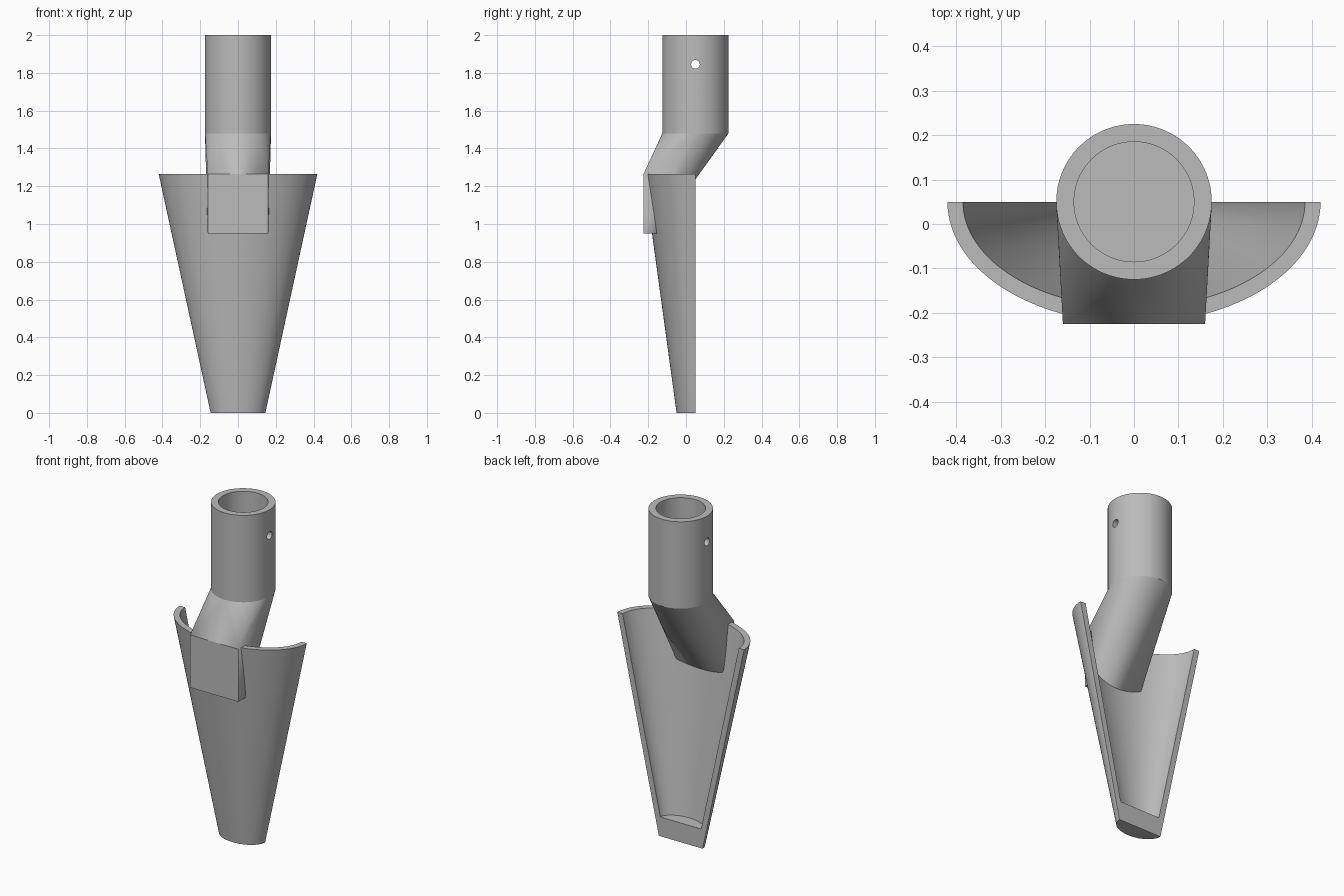
import bpy, bmesh, math
from math import sin, cos, pi

old = bpy.data.objects.get("Cube")
if old:
    bpy.data.objects.remove(old, do_unlink=True)

GREY = (0.5, 0.5, 0.5, 1.0)
mat = bpy.data.materials.new("plain grey")
mat.use_nodes = True
mat.diffuse_color = GREY
mat.node_tree.nodes["Principled BSDF"].inputs["Base Color"].default_value = GREY

AXIS_Y = 0.05      # back plane of the blade and axis of the socket
BLADE_TOP = 1.265
SOCKET_BASE = 1.48
SOCKET_R = 0.175


def finish(name, bm, angle=30):
    bmesh.ops.recalc_face_normals(bm, faces=bm.faces)
    mesh = bpy.data.meshes.new(name)
    bm.to_mesh(mesh)
    bm.free()
    mesh.materials.append(mat)
    ob = bpy.data.objects.new(name, mesh)
    bpy.context.collection.objects.link(ob)
    smooth(ob, angle)
    return ob


def smooth(ob, angle):
    bpy.ops.object.select_all(action='DESELECT')
    ob.select_set(True)
    bpy.context.view_layer.objects.active = ob
    bpy.ops.object.shade_smooth_by_angle(angle=math.radians(angle))


def ring(bm, r, z, n=96):
    return [bm.verts.new((r * cos(2 * pi * i / n), AXIS_Y + r * sin(2 * pi * i / n), z))
            for i in range(n)]


# Blade: tapered half-elliptical scoop with a solid tip
def half_ring(bm, z, inset, n=64):
    t = z / BLADE_TOP
    rx = 0.145 + 0.275 * t - inset
    ry = 0.10 + 0.173 * t - inset
    return [bm.verts.new((rx * cos(pi * i / n), AXIS_Y - ry * sin(pi * i / n), z))
            for i in range(n + 1)]


bm = bmesh.new()
wall = 0.035
rows = [half_ring(bm, 0, 0), half_ring(bm, BLADE_TOP, 0),
        half_ring(bm, BLADE_TOP, wall), half_ring(bm, 0.115, wall)]
for a, b in zip(rows, rows[1:]):
    for i in range(len(a) - 1):
        bm.faces.new((a[i], a[i + 1], b[i + 1], b[i]))
bm.faces.new(rows[0])
bm.faces.new(rows[3])
bm.faces.new([r[0] for r in rows] + [r[-1] for r in reversed(rows)])
finish("blade", bm)

# Neck: hull from the socket's round base to the flat plate on the blade
bm = bmesh.new()
ring(bm, SOCKET_R, SOCKET_BASE)
for x in (-0.16, 0.16):
    for y, z in ((-0.225, 0.95), (-0.155, 0.95), (-0.225, 1.265), (-0.155, 1.265)):
        bm.verts.new((x, y, z))
hull = bmesh.ops.convex_hull(bm, input=bm.verts)
inside = {g for g in hull["geom_interior"] if isinstance(g, bmesh.types.BMVert)}
bmesh.ops.delete(bm, geom=list(inside), context='VERTS')
bmesh.ops.dissolve_limit(bm, angle_limit=0.01, verts=bm.verts, edges=bm.edges)
finish("neck", bm, 20)

# Socket: hollow tube open at the top
bm = bmesh.new()
loops = [ring(bm, SOCKET_R, SOCKET_BASE), ring(bm, SOCKET_R, 2.0),
         ring(bm, 0.135, 2.0), ring(bm, 0.135, SOCKET_BASE)]
for k in range(4):
    a, b = loops[k], loops[(k + 1) % 4]
    for i in range(len(a)):
        j = (i + 1) % len(a)
        bm.faces.new((a[i], a[j], b[j], b[i]))
socket = finish("socket", bm)

# Pin hole drilled sideways through the socket
bpy.ops.mesh.primitive_cylinder_add(vertices=32, radius=0.023, depth=0.6,
                                    location=(0, AXIS_Y, 1.845), rotation=(0, pi / 2, 0))
drill = bpy.context.object
drill.name = "pin_hole_cutter"
drill.hide_render = True
drill.data.materials.append(mat)
cut = socket.modifiers.new("pin hole", 'BOOLEAN')
cut.operation = 'DIFFERENCE'
cut.solver = 'EXACT'
cut.object = drill
bpy.context.view_layer.objects.active = socket
bpy.ops.object.modifier_apply(modifier=cut.name)
bpy.data.objects.remove(drill, do_unlink=True)
smooth(socket, 30)
